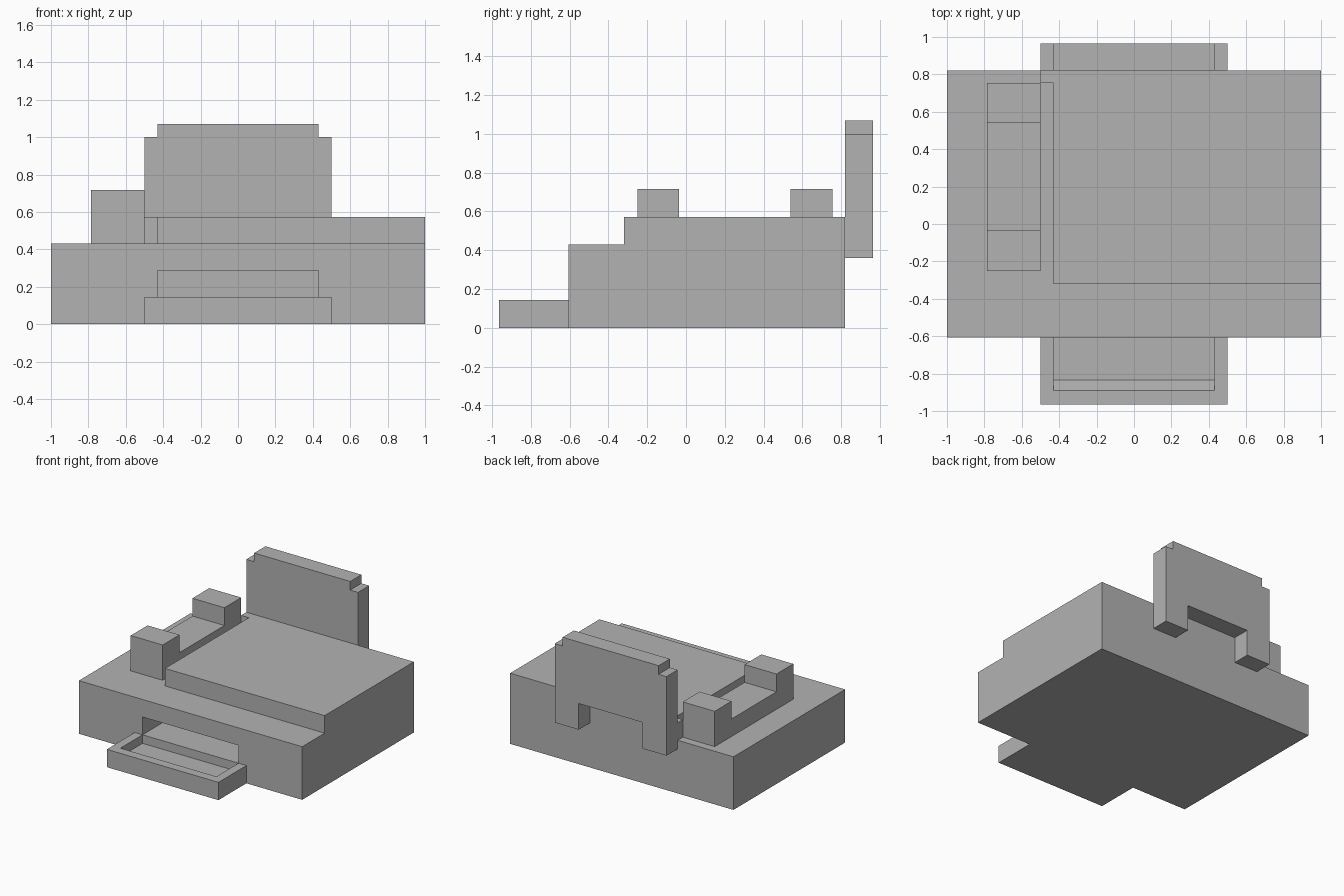
import bpy
import bmesh
from mathutils import Vector

cube = bpy.data.objects.get("Cube")
if cube:
    bpy.data.objects.remove(cube, do_unlink=True)

grey = bpy.data.materials.new("plain_grey")
grey.use_nodes = True
grey.diffuse_color = (0.45, 0.45, 0.45, 1)
grey.node_tree.nodes["Principled BSDF"].inputs["Base Color"].default_value = (0.45, 0.45, 0.45, 1)


def prism(name, profile, axis, lo, hi):
    """Extrude a 2D profile along x (profile is y, z) or y (profile is x, z)."""
    bm = bmesh.new()
    if axis == "x":
        verts = [bm.verts.new((lo, a, b)) for a, b in profile]
        step = Vector((hi - lo, 0, 0))
    else:
        verts = [bm.verts.new((a, lo, b)) for a, b in profile]
        step = Vector((0, hi - lo, 0))
    face = bm.faces.new(verts)
    new = bmesh.ops.extrude_face_region(bm, geom=[face])["geom"]
    bmesh.ops.translate(bm, vec=step, verts=[v for v in new if isinstance(v, bmesh.types.BMVert)])
    bmesh.ops.recalc_face_normals(bm, faces=bm.faces)
    mesh = bpy.data.meshes.new(name)
    bm.to_mesh(mesh)
    bm.free()
    mesh.materials.append(grey)
    obj = bpy.data.objects.new(name, mesh)
    bpy.context.collection.objects.link(obj)
    return obj


def box(name, x0, x1, y0, y1, z0, z1):
    return prism(name, [(y0, z0), (y1, z0), (y1, z1), (y0, z1)], "x", x0, x1)


def cut(target, cutter):
    mod = target.modifiers.new("cut", "BOOLEAN")
    mod.operation = "DIFFERENCE"
    mod.solver = "EXACT"
    mod.object = cutter
    cutter.hide_render = True
    cutter.hide_set(True)
    cutter.display_type = "WIRE"


FRONT, BACK = -0.607, 0.821
DECK, LID = 0.43, 0.572
INNER, OUTER = 0.43, 0.5

# Main body with the paper exit slot
body = box("body", -1, 1, FRONT, BACK, 0, DECK)
cut(body, box("slot_cutter", -INNER, INNER, FRONT - 0.1, FRONT + 0.4, 0.144, 0.288))

# Raised lid and the small filler block at its back corner
box("lid", -INNER, 1, -0.32, BACK, DECK, LID)
box("lid_corner", -OUTER, -INNER, 0.755, BACK, DECK, LID)

# Front tray with a shallow recess that has a sloped front
tray = box("front_tray", -OUTER, OUTER, -0.964, FRONT, 0, 0.144)
recess = [(-0.93, 0.2), (-0.89, 0.144), (-0.835, 0.075), (FRONT + 0.1, 0.075), (FRONT + 0.1, 0.2)]
recess[0] = (-0.89, 0.2)
cut(tray, prism("recess_cutter", recess, "x", -INNER, INNER))

# Handset: low grip with a tall block at each end, one continuous side profile
handset = [(-0.25, DECK), (0.755, DECK), (0.755, 0.716), (0.54, 0.716),
           (0.54, LID), (-0.035, LID), (-0.035, 0.716), (-0.25, 0.716)]
prism("handset", handset, "x", -0.786, -OUTER)

# Rear paper support: stepped top corners, notched bottom, mirrored outline
half = [(0.286, LID), (0.286, 0.36), (OUTER, 0.36), (OUTER, 1.0), (INNER, 1.0), (INNER, 1.07)]
outline = half + [(-x, z) for x, z in reversed(half)]
prism("paper_support", outline, "y", BACK, 0.964)
